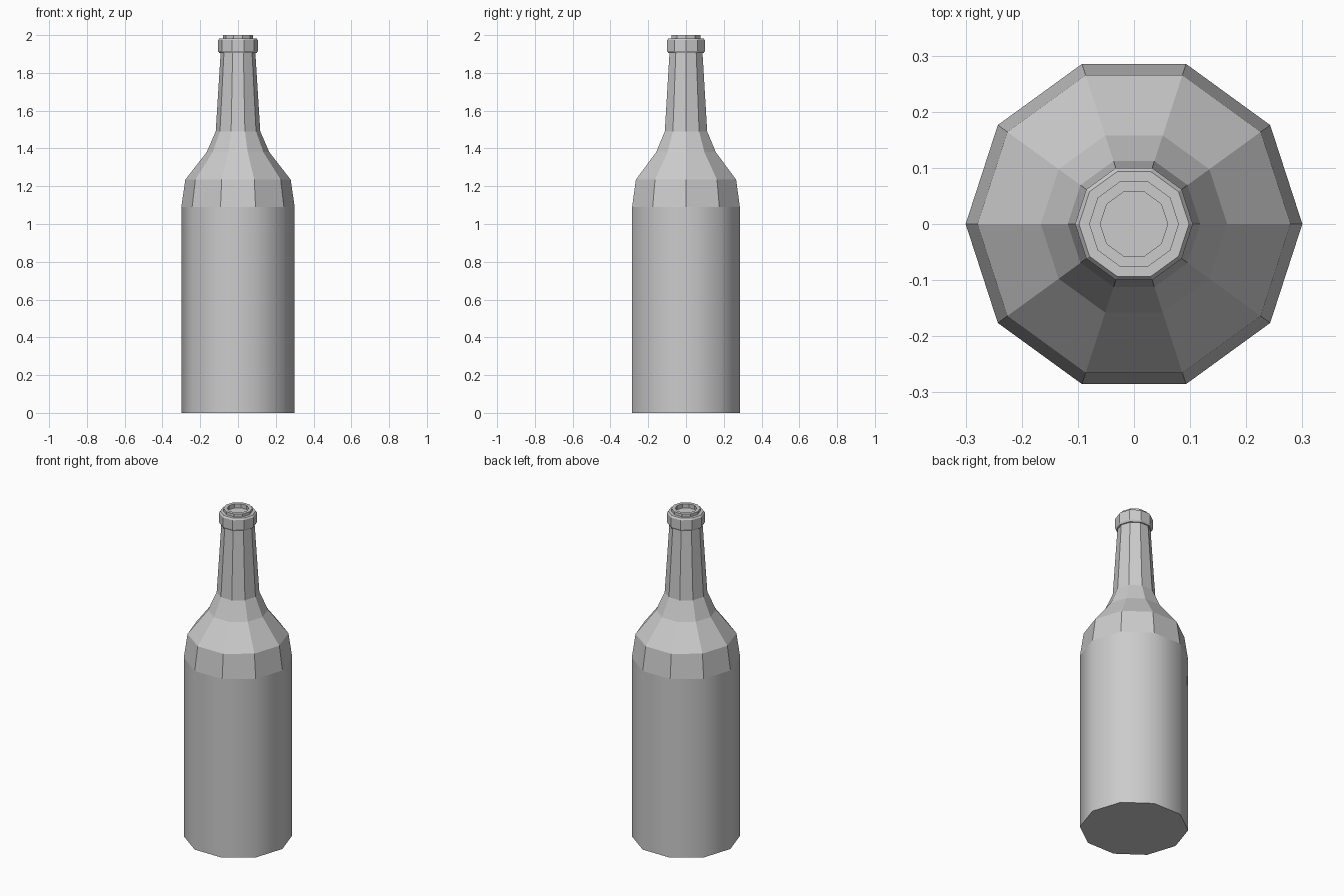
import bpy, bmesh, math

if "Cube" in bpy.data.objects:
    bpy.data.objects.remove(bpy.data.objects["Cube"])

SIDES = 10


def lathe(name, profile, smooth=False, cap_start=False, cap_end=False):
    """Revolve (radius, z) points, listed bottom/outside first, into a ten-sided part."""
    bm = bmesh.new()
    rings = []
    for r, z in profile:
        rings.append([bm.verts.new((r * math.cos(2 * math.pi * i / SIDES),
                                    r * math.sin(2 * math.pi * i / SIDES), z))
                      for i in range(SIDES)])
    for a, b in zip(rings, rings[1:]):
        for i in range(SIDES):
            j = (i + 1) % SIDES
            bm.faces.new((a[i], a[j], b[j], b[i])).smooth = smooth
    caps = []
    if cap_start:
        caps.append(bm.faces.new(rings[0][::-1]))
    if cap_end:
        caps.append(bm.faces.new(rings[-1]))
    for f in caps:
        f.smooth = False
        for e in f.edges:
            e.smooth = False
    mesh = bpy.data.meshes.new(name)
    bm.to_mesh(mesh)
    bm.free()
    obj = bpy.data.objects.new(name, mesh)
    bpy.context.collection.objects.link(obj)
    return obj


# Smooth cylindrical body with a flat base
lathe("body", [(0.30, 0), (0.30, 1.09)], smooth=True, cap_start=True)

# Faceted shoulder and tapering neck
lathe("shoulder_and_neck", [(0.30, 1.09), (0.279, 1.235), (0.166, 1.38),
                            (0.118, 1.49), (0.092, 1.905)])

# Chamfered collar, raised lip and shallow mouth
lathe("collar_and_lip", [(0.092, 1.905), (0.099, 1.905), (0.105, 1.915),
                         (0.105, 1.973), (0.098, 1.983), (0.08, 1.983),
                         (0.08, 2.0), (0.06, 2.0), (0.06, 1.975)], cap_end=True)
